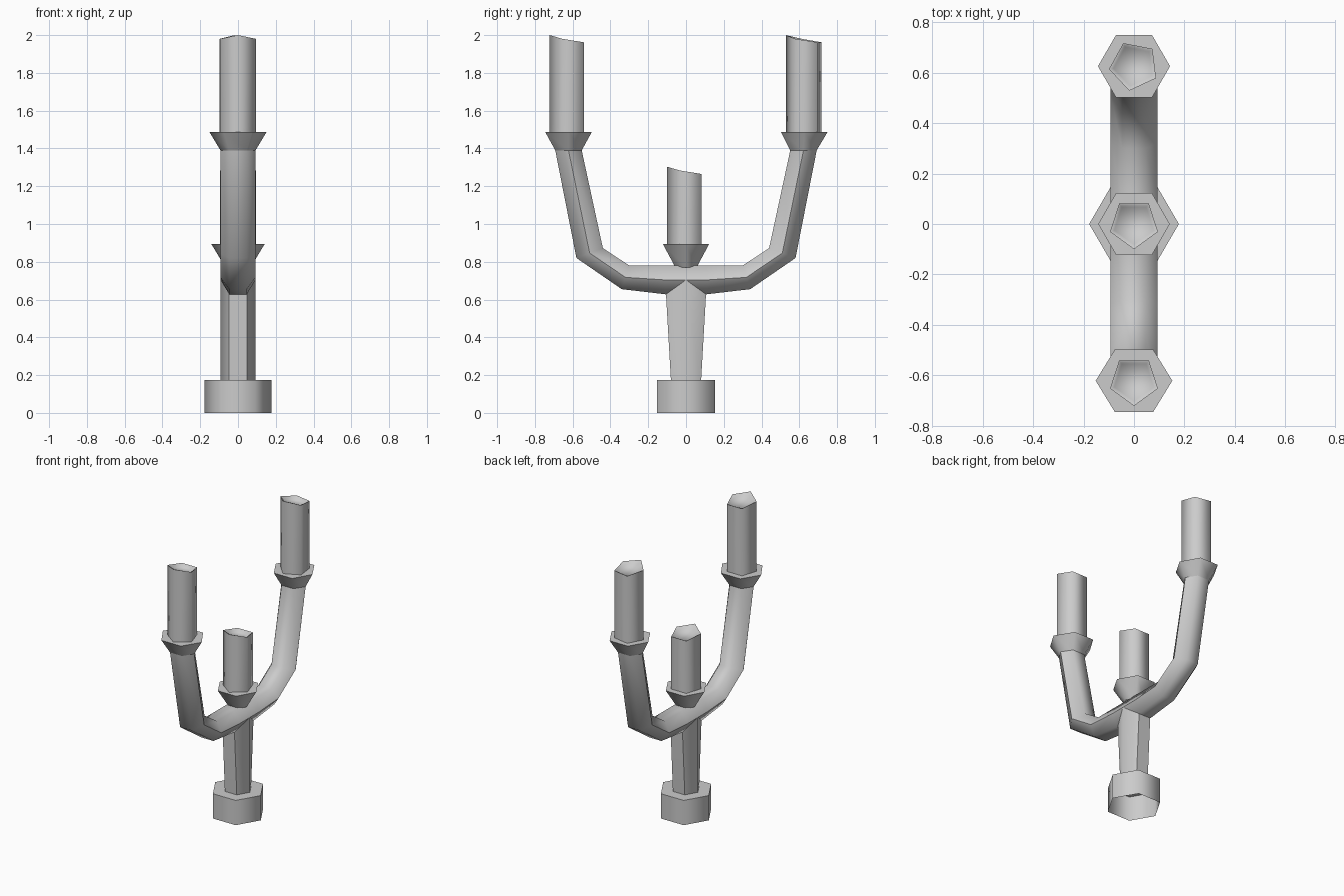
import bpy, bmesh, math

if "Cube" in bpy.data.objects:
    bpy.data.objects.remove(bpy.data.objects["Cube"])


def finish(name, bm, angle):
    bmesh.ops.recalc_face_normals(bm, faces=bm.faces)
    mesh = bpy.data.meshes.new(name)
    bm.to_mesh(mesh)
    bm.free()
    obj = bpy.data.objects.new(name, mesh)
    bpy.context.collection.objects.link(obj)
    bpy.ops.object.select_all(action='DESELECT')
    obj.select_set(True)
    bpy.context.view_layer.objects.active = obj
    bpy.ops.object.shade_smooth_by_angle(angle=math.radians(angle))


def bridge(bm, a, b):
    n = len(a)
    for i in range(n):
        bm.faces.new((a[i], a[(i + 1) % n], b[(i + 1) % n], b[i]))


def hex_loft(name, sections, cap_end=False):
    """Each section: half width in x, then the two (y, z) edges of a hexagon."""
    bm = bmesh.new()
    rings = []
    for w, (ya, za), (yb, zb) in sections:
        ym, zm = (ya + yb) / 2, (za + zb) / 2
        pts = [(w, ym, zm), (w / 2, ya, za), (-w / 2, ya, za),
               (-w, ym, zm), (-w / 2, yb, zb), (w / 2, yb, zb)]
        rings.append([bm.verts.new(p) for p in pts])
    for a, b in zip(rings, rings[1:]):
        bridge(bm, a, b)
    if cap_end:
        bm.faces.new(rings[-1])
    finish(name, bm, 62)


def flat(w, h, z, y=0):
    return (w, (y - h, z), (y + h, z))


def candle(name, y, z0, z1, turn=0):
    bm = bmesh.new()
    drop = [0, 0.02, 0.038, 0.038, 0.02]

    def ring(r, z, slanted):
        out = []
        for i in range(5):
            a = math.radians(-90 + 72 * i + turn)
            out.append(bm.verts.new((r * math.cos(a), y + r * math.sin(a),
                                     z - drop[i] * slanted)))
        return out
    # outer wall, rim, sunken slanted top
    rings = [ring(0.1, z0, 0), ring(0.1, z1, 1),
             ring(0.09, z1 - 0.003, 1), ring(0.082, z1 - 0.02, 1)]
    for a, b in zip(rings, rings[1:]):
        bridge(bm, a, b)
    bm.faces.new(rings[-1])
    bm.faces.new(rings[0])
    finish(name, bm, 74)


# hollow foot and flared stem
hex_loft("base_and_stem", [flat(0.178, 0.153, 0), flat(0.178, 0.153, 0.175),
                           flat(0.093, 0.08, 0.175), flat(0.093, 0.106, 0.63),
                           flat(0.093, 0.106, 0.705)])

# both arms as one bent tube: inner edge, outer edge
half = [(0.093, (0.11, 0.78), (0.11, 0.628)),
        (0.093, (0.30, 0.78), (0.34, 0.655)),
        (0.093, (0.44, 0.872), (0.58, 0.82)),
        (0.093, (0.552, 1.39), (0.692, 1.39))]
left = [(w, (-a[0], a[1]), (-b[0], b[1])) for w, a, b in reversed(half)]
hex_loft("arms", left + half)

# cups
hex_loft("centre_cup", [flat(0.066, 0.056, 0.77), flat(0.142, 0.123, 0.895)], True)
for side, y, w in (("left", -0.622, 0.152), ("right", 0.626, 0.143)):
    hex_loft(side + "_cup", [flat(0.093, 0.07, 1.39, math.copysign(0.622, y)),
                             flat(w, 0.124, 1.488, y)], True)

# candles
candle("centre_candle", 0, 0.88, 1.303)
candle("left_candle", -0.622, 1.47, 2.0)
candle("right_candle", 0.627, 1.47, 2.0, -11)
